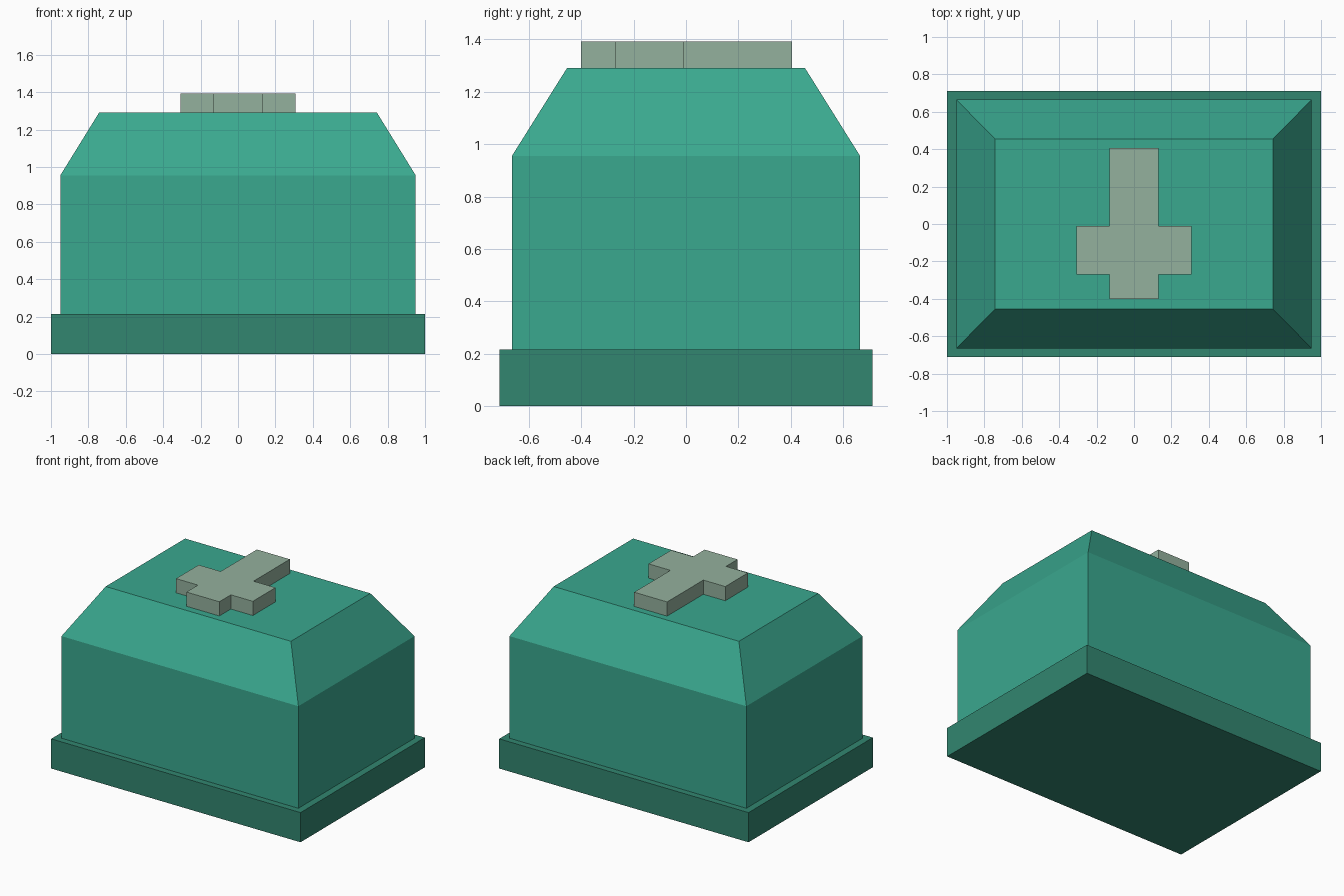
import bpy
import bmesh

default = bpy.data.objects.get("Cube")
if default:
    bpy.data.objects.remove(default, do_unlink=True)


def to_linear(c):
    c /= 255
    return c / 12.92 if c <= 0.04045 else ((c + 0.055) / 1.055) ** 2.4


def make_material(name, rgb):
    mat = bpy.data.materials.new(name)
    mat.use_nodes = True
    colour = (*map(to_linear, rgb), 1.0)
    mat.diffuse_color = colour
    mat.node_tree.nodes["Principled BSDF"].inputs["Base Color"].default_value = colour
    return mat


def rectangle(half_x, half_y):
    return [(-half_x, -half_y), (half_x, -half_y), (half_x, half_y), (-half_x, half_y)]


def loft(name, sections, mat):
    """Join matching outlines, given as (outline, height), into a closed solid."""
    bm = bmesh.new()
    rings = [[bm.verts.new((x, y, z)) for x, y in outline] for outline, z in sections]
    bm.faces.new(rings[0][::-1])
    bm.faces.new(rings[-1])
    for low, high in zip(rings, rings[1:]):
        for i in range(len(low)):
            j = (i + 1) % len(low)
            bm.faces.new((low[i], low[j], high[j], high[i]))
    bmesh.ops.recalc_face_normals(bm, faces=bm.faces)
    mesh = bpy.data.meshes.new(name)
    bm.to_mesh(mesh)
    bm.free()
    mesh.materials.append(mat)
    obj = bpy.data.objects.new(name, mesh)
    bpy.context.collection.objects.link(obj)
    return obj


green = make_material("sea green", (58, 168, 143))
dark_green = make_material("dark green", (50, 134, 112))
sage = make_material("pale sage", (148, 177, 157))

BASE_TOP, SHOULDER, LID_TOP, CROSS_TOP = 0.215, 0.955, 1.29, 1.393

# Plinth
loft("base_slab", [(rectangle(1.0, 0.712), 0), (rectangle(1.0, 0.712), BASE_TOP)], dark_green)

# Box with sloping shoulders
wall = rectangle(0.95, 0.665)
loft("body", [(wall, BASE_TOP), (wall, SHOULDER), (rectangle(0.743, 0.455), LID_TOP)], green)

# Raised cross, its right half mirrored to the left
half = [(0.132, -0.402), (0.132, -0.27), (0.308, -0.27),
        (0.308, -0.01), (0.132, -0.01), (0.132, 0.405)]
cross = half + [(-x, y) for x, y in reversed(half)]
loft("cross", [(cross, LID_TOP), (cross, CROSS_TOP)], sage)
